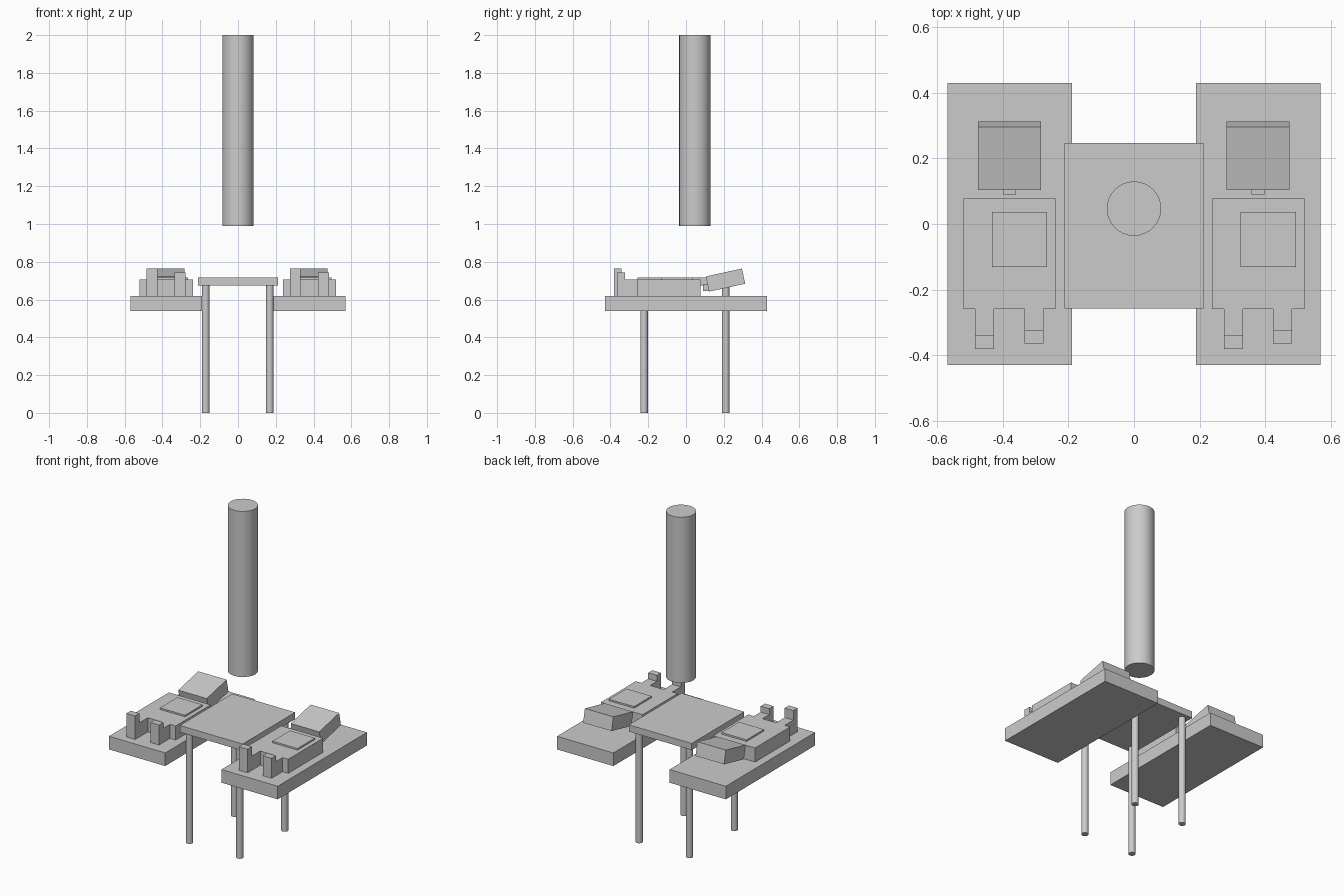
import bpy, bmesh, math
from mathutils import Matrix

if "Cube" in bpy.data.objects:
    bpy.data.objects.remove(bpy.data.objects["Cube"])


def prism(name, outline, z0, z1):
    """Extrude a flat outline from z0 to z1."""
    bm = bmesh.new()
    face = bm.faces.new([bm.verts.new((x, y, z0)) for x, y in outline])
    top = bmesh.ops.extrude_face_region(bm, geom=[face])["geom"]
    bmesh.ops.translate(bm, vec=(0, 0, z1 - z0),
                        verts=[v for v in top if isinstance(v, bmesh.types.BMVert)])
    bmesh.ops.recalc_face_normals(bm, faces=bm.faces)
    mesh = bpy.data.meshes.new(name)
    bm.to_mesh(mesh)
    bm.free()
    ob = bpy.data.objects.new(name, mesh)
    bpy.context.collection.objects.link(ob)
    return ob


def box(name, x0, x1, y0, y1, z0, z1):
    return prism(name, [(x0, y0), (x1, y0), (x1, y1), (x0, y1)], z0, z1)


def cylinder(name, x, y, r, z0, z1):
    bpy.ops.mesh.primitive_cylinder_add(vertices=32, radius=r, depth=z1 - z0,
                                        location=(x, y, (z0 + z1) / 2))
    ob = bpy.context.object
    ob.name = name
    bpy.ops.object.shade_smooth_by_angle(angle=math.radians(30))


# central table and its four legs
box("table_top", -0.212, 0.212, -0.258, 0.248, 0.675, 0.716)
for x in (-0.171, 0.168):
    for y in (-0.222, 0.21):
        cylinder("table_leg", x, y, 0.02, 0, 0.675)

# column hanging above the table
cylinder("hanging_column", 0, 0.047, 0.083, 0.99, 2.0)

# two identical beds, each with a lying blocky figure
for side, cx in (("left", -0.38), ("right", 0.379)):
    box(side + "_bed", cx - 0.19, cx + 0.19, -0.43, 0.43, 0.54, 0.62)

    # torso with both legs as one outline
    outline = [(-0.141, 0.078), (-0.141, -0.259), (-0.105, -0.259), (-0.105, -0.341),
               (-0.047, -0.341), (-0.047, -0.259), (0.045, -0.259), (0.045, -0.324),
               (0.103, -0.324), (0.103, -0.259), (0.141, -0.259), (0.141, 0.078)]
    prism(side + "_body", [(cx + x, y) for x, y in outline], 0.62, 0.706)
    box(side + "_chest_plate", cx - 0.054, cx + 0.115, -0.132, 0.036, 0.706, 0.716)

    # upturned feet
    box(side + "_long_foot", cx - 0.105, cx - 0.047, -0.382, -0.341, 0.62, 0.764)
    box(side + "_short_foot", cx + 0.045, cx + 0.103, -0.365, -0.324, 0.62, 0.742)

    # neck and tilted head
    box(side + "_neck", cx - 0.02, cx + 0.02, 0.09, 0.135, 0.646, 0.682)
    head = box(side + "_head", -0.096, 0.096, -0.098, 0.098, -0.041, 0.041)
    head.matrix_world = Matrix.Translation((cx, 0.209, 0.703)) @ Matrix.Rotation(
        math.radians(12.3), 4, 'X')
